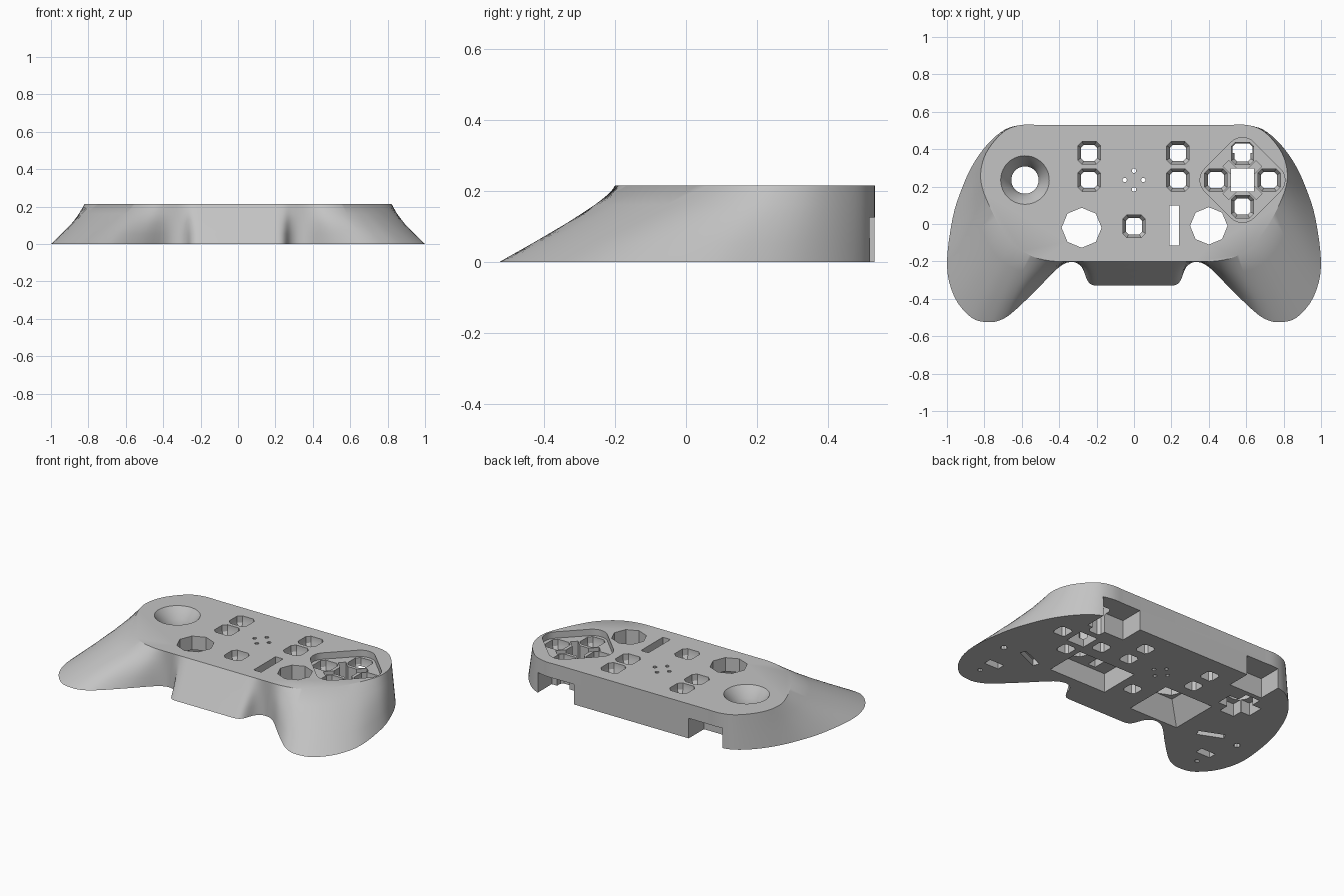
import bpy, bmesh
from math import sin, cos, pi, radians

if "Cube" in bpy.data.objects:
    bpy.data.objects.remove(bpy.data.objects["Cube"], do_unlink=True)

TOP = 0.215
LOW, HIGH = -0.05, 0.3

grey = bpy.data.materials.new("plain_grey")
grey.use_nodes = True
grey.diffuse_color = (0.55, 0.55, 0.55, 1)
grey.node_tree.nodes["Principled BSDF"].inputs["Base Color"].default_value = grey.diffuse_color


def loft(name, levels):
    """Closed solid through (z, outline) levels with equal point counts."""
    bm = bmesh.new()
    rings = [[bm.verts.new((x, y, z)) for x, y in pts] for z, pts in levels]
    n = len(rings[0])
    for a, b in zip(rings, rings[1:]):
        for i in range(n):
            j = (i + 1) % n
            bm.faces.new((a[i], a[j], b[j], b[i]))
    bm.faces.new(rings[0][::-1])
    bm.faces.new(rings[-1])
    bmesh.ops.recalc_face_normals(bm, faces=bm.faces)
    mesh = bpy.data.meshes.new(name)
    bm.to_mesh(mesh)
    bm.free()
    mesh.materials.append(grey)
    obj = bpy.data.objects.new(name, mesh)
    bpy.context.collection.objects.link(obj)
    return obj


def ngon(x, y, r, n):
    return [(x + r * cos(2 * pi * i / n), y + r * sin(2 * pi * i / n)) for i in range(n)]


def rect(x, y, w, h, turn=0):
    c, s = cos(turn), sin(turn)
    return [(x + u * w * c - v * h * s, y + u * w * s + v * h * c)
            for u, v in ((-1, -1), (1, -1), (1, 1), (-1, 1))]


def chamfered(x, y, r, cut):
    k = r - cut
    return [(x + u, y + v) for u, v in ((r, -k), (r, k), (k, r), (-k, r),
                                        (-r, k), (-r, -k), (-k, -r), (k, -r))]


def smooth_path(pts, steps):
    """Catmull-Rom through the points, any dimension."""
    ext = [pts[0]] + pts + [pts[-1]]
    out = []
    for p, q, r, s in zip(ext, ext[1:], ext[2:], ext[3:]):
        for k in range(steps):
            t = k / steps
            out.append([b + t * (c - a) / 2 + t * t * (a - 2.5 * b + 2 * c - d / 2)
                        + t ** 3 * (1.5 * (b - c) + (d - a) / 2)
                        for a, b, c, d in zip(p, q, r, s)])
    return out + [list(pts[-1])]


# Shell: half outline, front to back, as bottom x, y and matching top x, y
half = smooth_path([
    (.19, -.33, .19, -.2), (.225, -.325, .22, -.2), (.25, -.3, .25, -.2),
    (.28, -.23, .29, -.2), (.33, -.203, .33, -.2), (.4, -.23, .38, -.2),
    (.52, -.35, .44, -.198), (.64, -.465, .51, -.185), (.71, -.512, .56, -.165),
    (.78, -.525, .61, -.135), (.87, -.5, .66, -.09), (.96, -.39, .71, -.025),
    (1, -.22, .77, .09), (.97, .03, .81, .19), (.92, .19, .82, .27),
    (.86, .32, .8, .36), (.78, .43, .75, .44), (.69, .505, .68, .505),
    (.6, .53, .6, .53), (.52, .53, .52, .53)], 4)
whole = half + [(-a, b, -c, d) for a, b, c, d in reversed(half)]
levels = []
for step in range(5):
    t = step / 4
    levels.append((TOP * t, [(a + (c - a) * t, b + (d - b) * t) for a, b, c, d in whole]))
shell = loft("controller_shell", levels)

cutters = []


def cut(pts, low=LOW, high=HIGH):
    cutters.append(loft("cutter", [(low, pts), (high, pts)]))


def button_hole(x, y, rim):
    wide, narrow = chamfered(x, y, .06, .022), chamfered(x, y, .043, .015)
    cutters.append(loft("cutter", [(LOW, narrow), (rim - .07, narrow),
                                   (rim - .04, wide), (HIGH, wide)]))


# Diamond recess with four button holes, centre hole and diagonal slots
px, py, reach = .58, .235, .142
recess = []
for q in range(4):
    ang = q * pi / 2
    for k in range(9):
        b = ang - pi / 4 + k * pi / 16
        recess.append((px + reach * cos(ang) + .085 * cos(b),
                       py + reach * sin(ang) + .085 * sin(b)))
FLOOR = TOP - .04
cut(recess, FLOOR)
for q in range(4):
    button_hole(px + reach * cos(q * pi / 2), py + reach * sin(q * pi / 2), FLOOR)
cut(rect(px, py, .061, .061))
for turn in (pi / 4, -pi / 4):
    cut(rect(px, py, .125, .022, turn), .05)

# Menu button holes
for x in (-.24, .235):
    for y in (.38, .235):
        button_hole(x, y, TOP)
button_hole(0, -.012, TOP)

# Thumbstick bowl and the cross pocket below it
sx, sy = -.583, .235
cutters.append(loft("cutter", [(LOW, ngon(sx, sy, .073, 40)), (.11, ngon(sx, sy, .073, 40)),
                               (.15, ngon(sx, sy, .088, 40)), (.19, ngon(sx, sy, .112, 40)),
                               (TOP, ngon(sx, sy, .13, 40)), (HIGH, ngon(sx, sy, .13, 40))]))
cut(rect(sx, sy, .115, .05), LOW, .08)
cut(rect(sx, sy, .05, .115), LOW, .08)

# Octagonal pad windows, slot and their pockets underneath
cut(ngon(-.28, -.02, .107, 8))
cut(ngon(.4, -.01, .1, 8))
cut(rect(.215, -.008, .026, .108))
cutters.append(loft("cutter", [(-.01, rect(-.3, -.03, .175, .16)),
                               (.13, rect(-.28, -.02, .108, .108))]))
cut(rect(.3, -.01, .2, .13), LOW, .12)

# Speaker dots
for q in range(4):
    cut(ngon(.05 * cos(q * pi / 2), .235 + .05 * sin(q * pi / 2), .012, 10))

# Trigger notches in the back wall
cut(rect(.53, .48, .13, .1), LOW, .125)
cut(rect(-.505, .48, .115, .1), LOW, .125)

# Blind sockets under the grips
for side in (-1, 1):
    cut(rect(side * .78, -.3, .05, .025), LOW, .04)
    cut(rect(side * .67, -.12, .08, .02, side * .4), LOW, .04)
    cut(ngon(side * .86, -.12, .02, 8), LOW, .04)
    cut(ngon(side * .8, -.4, .014, 8), LOW, .03)

# Carve everything out of the shell
bpy.context.view_layer.objects.active = shell
for tool in cutters:
    tool.hide_render = True
    mod = shell.modifiers.new("carve", "BOOLEAN")
    mod.operation, mod.solver, mod.object = "DIFFERENCE", "EXACT", tool
    bpy.ops.object.modifier_apply(modifier=mod.name)
    bpy.data.objects.remove(tool, do_unlink=True)

bpy.ops.object.select_all(action="DESELECT")
shell.select_set(True)
bpy.ops.object.shade_smooth_by_angle(angle=radians(30))
